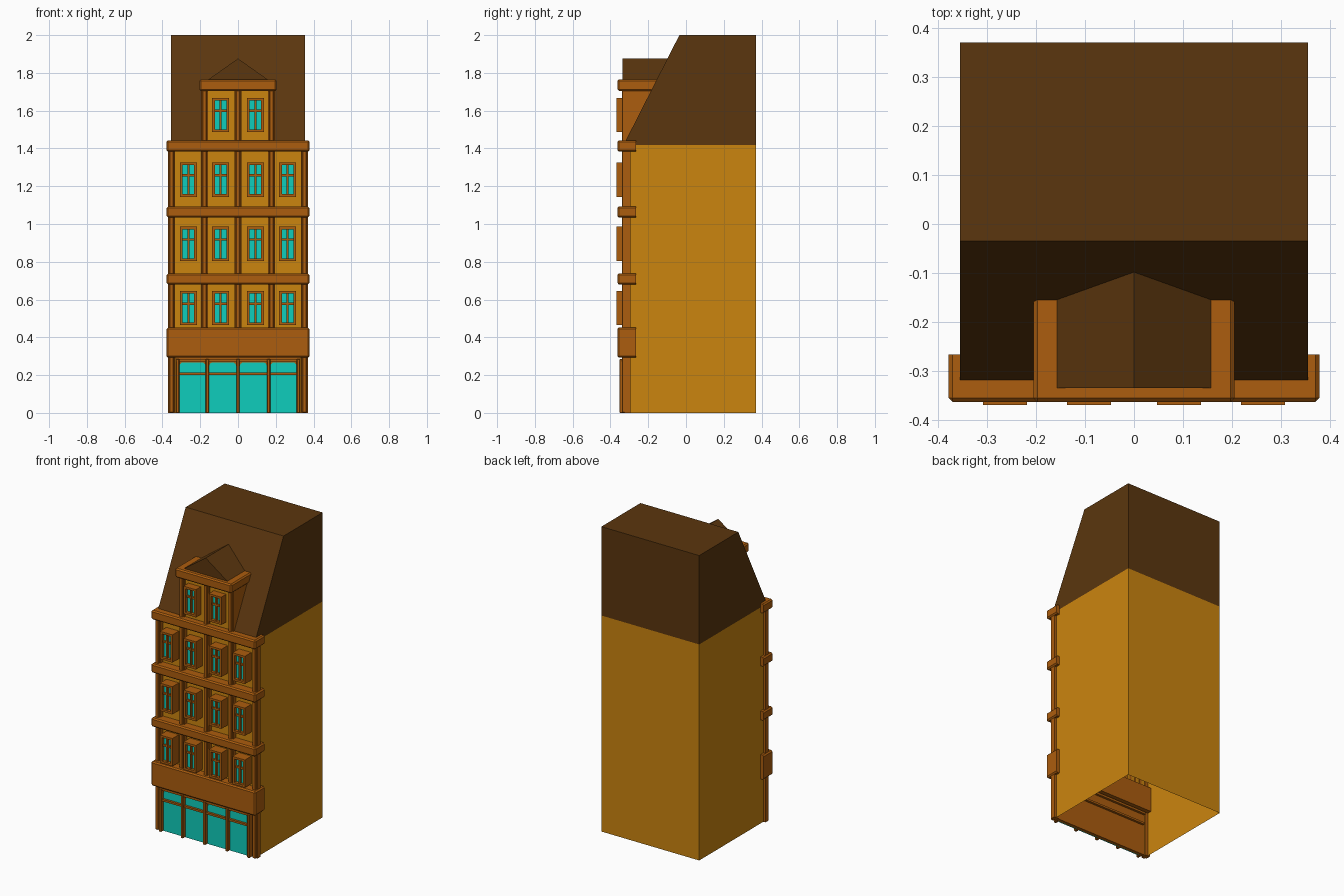
import bpy, bmesh, math

if "Cube" in bpy.data.objects:
    bpy.data.objects.remove(bpy.data.objects["Cube"])


def material(name, r, g, b):
    lin = [((c / 255 + 0.055) / 1.055) ** 2.4 if c > 10 else c / 255 / 12.92 for c in (r, g, b)]
    m = bpy.data.materials.new(name)
    m.diffuse_color = (*lin, 1)
    m.use_nodes = True
    m.node_tree.nodes["Principled BSDF"].inputs["Base Color"].default_value = m.diffuse_color
    return m


WALL = material("ochre wall", 203, 133, 15)
TRIM = material("brown orange trim", 172, 93, 14)
ROOF = material("dark brown roof", 91, 54, 14)
GLASS = material("turquoise glass", 15, 205, 188)


def finish(bm, name, mat):
    bmesh.ops.recalc_face_normals(bm, faces=bm.faces)
    me = bpy.data.meshes.new(name)
    bm.to_mesh(me)
    bm.free()
    me.materials.append(mat)
    ob = bpy.data.objects.new(name, me)
    bpy.context.collection.objects.link(ob)
    return ob


def add_box(bm, x0, x1, y0, y1, z0, z1, bevel=0):
    """Box whose edges, apart from those on the back, may be chamfered."""
    v = bmesh.ops.create_cube(bm, size=1)["verts"]
    for p in v:
        p.co = ((x0 + x1) / 2 + p.co.x * (x1 - x0),
                (y0 + y1) / 2 + p.co.y * (y1 - y0),
                (z0 + z1) / 2 + p.co.z * (z1 - z0))
    if bevel:
        edges = {e for p in v for e in p.link_edges
                 if not all(q.co.y > y1 - 1e-5 for q in e.verts)}
        bmesh.ops.bevel(bm, geom=list(edges), offset=bevel, segments=1,
                        affect='EDGES', clamp_overlap=True)


def boxes(name, mat, *specs):
    bm = bmesh.new()
    for s in specs:
        add_box(bm, *s)
    return finish(bm, name, mat)


def prism(name, mat, pts, axis, a, b):
    """Extrude a profile along x (points are y,z) or y (points are x,z)."""
    bm = bmesh.new()
    put = (lambda p, t: (t, *p)) if axis == 'x' else (lambda p, t: (p[0], t, p[1]))
    f = bm.faces.new([bm.verts.new(put(p, a)) for p in pts])
    ext = bmesh.ops.extrude_face_region(bm, geom=[f])["geom"]
    move = (b - a, 0, 0) if axis == 'x' else (0, b - a, 0)
    bmesh.ops.translate(bm, vec=move, verts=[g for g in ext if isinstance(g, bmesh.types.BMVert)])
    return finish(bm, name, mat)


# Hollow body, open underneath and under the roof
bm = bmesh.new()
add_box(bm, -0.355, 0.355, -0.302, 0.37, 0, 1.417)
bm.normal_update()
bmesh.ops.delete(bm, geom=[f for f in bm.faces if abs(f.normal.z) > 0.9], context='FACES')
finish(bm, "body_walls", WALL)

# Main roof with sloping front
prism("main_roof", ROOF, [(-0.32, 1.417), (-0.32, 1.44), (-0.035, 2.0), (0.37, 2.0), (0.37, 1.417)],
      'x', -0.355, 0.355)

# Horizontal bands and the wide shop fascia
for name, z0, z1 in (("shop_fascia", 0.292, 0.452), ("lower_band", 0.68, 0.738),
                     ("middle_band", 1.034, 1.093), ("main_cornice", 1.383, 1.443)):
    boxes(name, TRIM, (-0.378, 0.378, -0.363, -0.266, z0, z1, 0.008))


# Stepped pilasters
def pilaster(name, x, z0, z1, back=-0.295):
    boxes(name, TRIM, (x - 0.018, x + 0.018, -0.326, back, z0, z1),
          (x - 0.012, x + 0.012, -0.339, -0.32, z0, z1, 0.004))


for i, x in enumerate((-0.352, -0.178, 0, 0.178, 0.352)):
    pilaster(f"pilaster_{i}", x, 0 if abs(x) > 0.3 else 0.44, 1.40)

# Dormer: wall, cheeks, pilasters, cornice, gable roof
boxes("dormer_wall", WALL, (-0.18, 0.18, -0.318, -0.17, 1.43, 1.72))
for i, x in enumerate((-0.178, 0, 0.178)):
    pilaster(f"dormer_pilaster_{i}", x, 1.43, 1.72, -0.165 if x else -0.3)
boxes("dormer_cornice", TRIM, (-0.205, 0.205, -0.363, -0.155, 1.705, 1.765, 0.008))
prism("dormer_roof", ROOF, [(-0.16, 1.763), (0.16, 1.763), (0, 1.876)], 'y', -0.335, -0.08)


# Casement windows: outer frame, upright, crossbar, panes
def window(name, x, z):
    w, h, t = 0.045, 0.091, 0.014
    y0, y1 = -0.369, -0.30
    boxes(name + "_frame", TRIM,
          (x - w, x - w + t, y0, y1, z - h, z + h),
          (x + w - t, x + w, y0, y1, z - h, z + h),
          (x - w + t, x + w - t, y0, y1, z - h, z - h + t),
          (x - w + t, x + w - t, y0, y1, z + h - t, z + h),
          (x - 0.005, x + 0.005, -0.361, y1, z - h + t, z + h - t),
          (x - w + t, x + w - t, -0.359, y1, z + 0.017, z + 0.029))
    boxes(name + "_glass", GLASS,
          (x - w + t, x + w - t, -0.348, -0.340, z - h + t, z + h - t))


for row, z in enumerate((0.555, 0.895, 1.235, 1.577)):
    for col, x in enumerate((-0.263, -0.092, 0.092, 0.263)):
        if row < 3 or abs(x) < 0.2:
            window(f"window_{row}_{col}", x, z)

# Shopfront: backing, uprights, transom, round-cornered glass
boxes("shop_backing", TRIM, (-0.33, 0.33, -0.322, -0.30, 0, 0.295))
ups = (-0.32, -0.162, 0, 0.162, 0.32)
boxes("shop_uprights", TRIM, *[(x - 0.009, x + 0.009, -0.352, -0.31, 0, 0.285, 0.003) for x in ups])
boxes("shop_transom", TRIM, (-0.32, 0.32, -0.342, -0.285, 0.2, 0.213),
      (-0.33, 0.33, -0.345, -0.285, 0.272, 0.286))
for i, (a, b) in enumerate(zip(ups, ups[1:])):
    a, b, top, r = a + 0.009, b - 0.009, 0.268, 0.022
    arc = [math.radians(k * 22.5) for k in range(5)]
    pts = [(a, 0), (b, 0)]
    pts += [(b - r + r * math.cos(t), top - r + r * math.sin(t)) for t in arc]
    pts += [(a + r - r * math.sin(t), top - r + r * math.cos(t)) for t in arc]
    prism(f"shop_glass_{i}", GLASS, pts, 'y', -0.327, -0.320)
